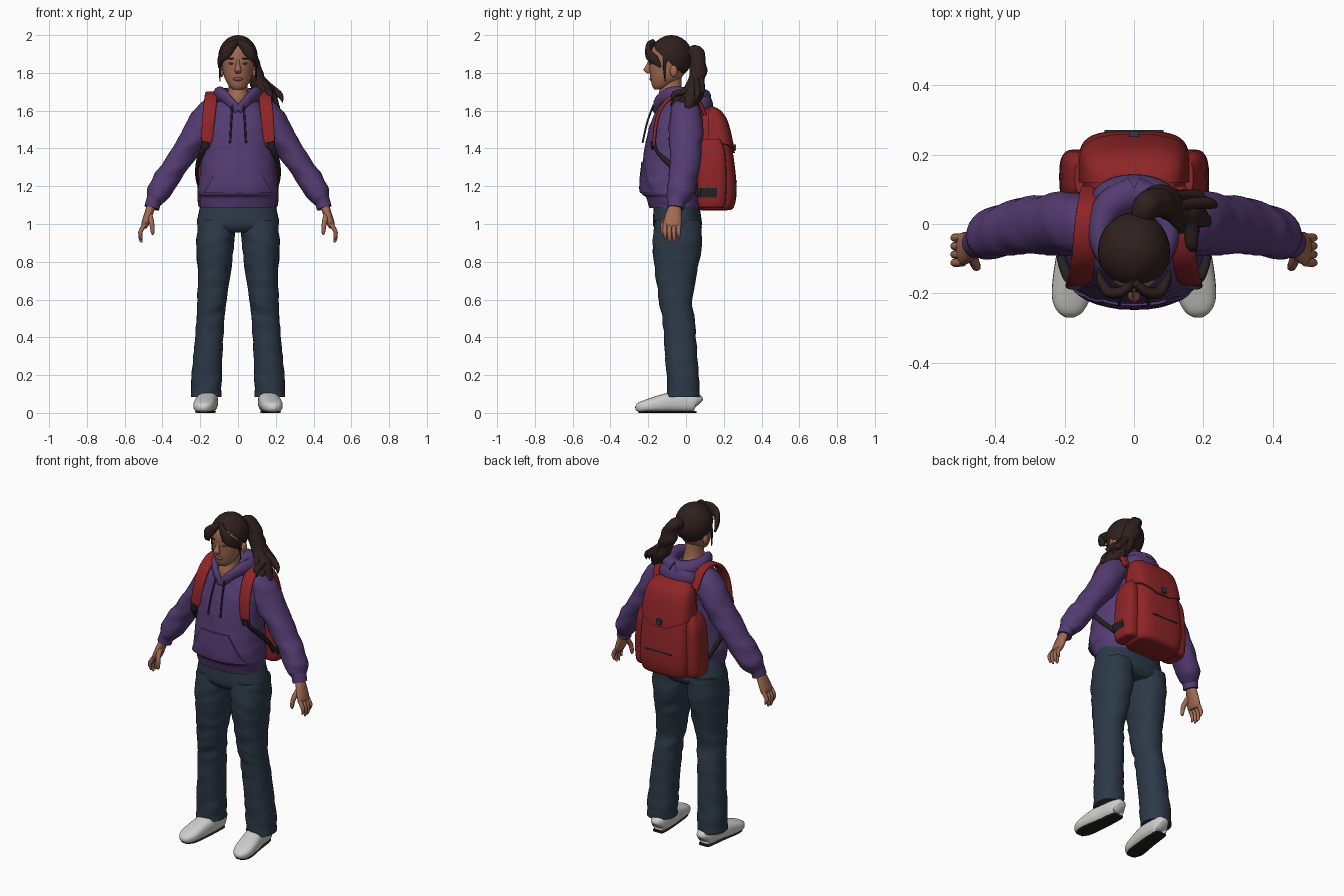
import bpy, bmesh, math, random
from mathutils import Vector, noise

random.seed(4)


def material(name, col):
    m = bpy.data.materials.new(name)
    m.diffuse_color = (*col, 1)
    return m


PURPLE = material("purple_fleece", (0.088, 0.044, 0.165))
CORD = material("dark_purple_cord", (0.035, 0.018, 0.065))
DENIM = material("blue_denim", (0.026, 0.041, 0.064))
RED = material("red_canvas", (0.27, 0.018, 0.020))
SKIN = material("brown_skin", (0.36, 0.145, 0.085))
LIP = material("lip_and_lid", (0.24, 0.075, 0.05))
HAIR = material("dark_brown_hair", (0.028, 0.0145, 0.013))
WHITE = material("white_leather", (0.62, 0.62, 0.60))
BLACK = material("black_webbing", (0.016, 0.014, 0.014))
SLATE = material("slate_trim", (0.03, 0.04, 0.06))


def finish(name, bm, mat, mirror=False):
    bmesh.ops.recalc_face_normals(bm, faces=bm.faces)
    me = bpy.data.meshes.new(name)
    bm.to_mesh(me)
    bm.free()
    me.materials.append(mat)
    ob = bpy.data.objects.new(name, me)
    bpy.context.collection.objects.link(ob)
    bpy.ops.object.select_all(action='DESELECT')
    ob.select_set(True)
    bpy.context.view_layer.objects.active = ob
    bpy.ops.object.shade_smooth_by_angle(angle=math.radians(50))
    if mirror:
        mod = ob.modifiers.new("mirror", 'MIRROR')
        mod.use_mirror_merge = False
    return ob


def spline(rows, k):
    """Catmull-Rom through every column of the rows."""
    out = []
    for i in range(len(rows) - 1):
        a, b = rows[max(i - 1, 0)], rows[i]
        c, d = rows[i + 1], rows[min(i + 2, len(rows) - 1)]
        for j in range(k):
            t = j / k
            out.append([0.5 * (2 * q + (r - p) * t + (2 * p - 5 * q + 4 * r - s) * t * t
                               + (3 * q - p - 3 * r + s) * t ** 3)
                        for p, q, r, s in zip(a, b, c, d)])
    return out + [list(rows[-1])]


def sweep(name, rows, mat, ref=(1, 0, 0), n=24, k=4, power=2.0, flat=False,
          folds=0.0, mirror=False, grow=0.0, cuts=()):
    """Rows are x, y, z, radius along ref, radius across. Flat keeps rings level."""
    pts = spline(rows, k)
    pos = [Vector(p[:3]) for p in pts]
    bm = bmesh.new()
    rings = []
    for i, p in enumerate(pts):
        t = Vector((0, 0, 1)) if flat else \
            (pos[min(i + 1, len(pos) - 1)] - pos[max(i - 1, 0)]).normalized()
        a = Vector(ref)
        a = (a - a.dot(t) * t).normalized()
        b = t.cross(a)
        ring = []
        for j in range(n):
            w = 2 * math.pi * j / n
            c, s = math.cos(w), math.sin(w)
            c = math.copysign(abs(c) ** (2 / power), c)
            s = math.copysign(abs(s) ** (2 / power), s)
            v = a * c * (max(p[3], .002) + grow) + b * s * (max(p[4], .002) + grow)
            q = pos[i] + v
            v *= 1 + folds * noise.noise(Vector((q.x * 9, q.y * 9, q.z * 22 + q.x * 8)))
            q = pos[i] + v
            q.z = max(q.z, 0)
            ring.append(bm.verts.new(q))
        rings.append(ring)
    for r, s in zip(rings, rings[1:]):
        for j in range(n):
            bm.faces.new((r[j], r[(j + 1) % n], s[(j + 1) % n], s[j]))
    bm.faces.new(rings[0])
    bm.faces.new(rings[-1])
    trim(bm, cuts)
    return finish(name, bm, mat, mirror)


def trim(bm, cuts):
    """Remove everything on the normal side of each plane and close it."""
    for co, no in cuts:
        bmesh.ops.bisect_plane(bm, geom=bm.verts[:] + bm.edges[:] + bm.faces[:],
                               plane_co=co, plane_no=no, clear_outer=True)
        bmesh.ops.holes_fill(bm, edges=[e for e in bm.edges if e.is_boundary], sides=0)


def ball(name, loc, size, mat, mirror=False, cuts=()):
    bm = bmesh.new()
    bmesh.ops.create_uvsphere(bm, u_segments=28, v_segments=18, radius=1)
    for v in bm.verts:
        v.co = Vector(loc) + Vector([a * b for a, b in zip(v.co, size)])
    trim(bm, cuts)
    return finish(name, bm, mat, mirror)


def box(name, loc, size, mat):
    bm = bmesh.new()
    bmesh.ops.create_cube(bm, size=1)
    for v in bm.verts:
        v.co = Vector(loc) + Vector([a * b for a, b in zip(v.co, size)])
    return finish(name, bm, mat)


# Hoodie body, pocket, hood and cords
torso = [(0, -.06, 1.085, .20, .135), (0, -.066, 1.14, .205, .145), (0, -.078, 1.165, .212, .158),
         (0, -.078, 1.25, .205, .16), (0, -.066, 1.40, .19, .153), (0, -.05, 1.52, .182, .143),
         (0, -.037, 1.60, .16, .122), (0, -.045, 1.655, .095, .092)]
sweep("hoodie_body", torso, PURPLE, n=40, k=6, power=2.3, flat=True, folds=.035)
sweep("front_pocket", torso, PURPLE, n=40, k=6, power=2.3, flat=True, folds=.035, grow=.007,
      cuts=[((0, -.15, 0), (0, 1, 0)), ((0, 0, 1.165), (0, 0, -1)), ((0, 0, 1.33), (0, 0, 1)),
            ((.09, 0, 1.33), (1, 0, .55)), ((-.09, 0, 1.33), (-1, 0, .55))])
sweep("hood_collar", [(0, -.165, 1.60, .02, .012), (.045, -.148, 1.65, .028, .017),
                      (.085, -.09, 1.685, .037, .026), (.098, -.02, 1.685, .042, .036),
                      (.072, .05, 1.675, .045, .045), (0, .088, 1.665, .05, .05)],
      PURPLE, ref=(0, 0, 1), n=16, mirror=True, folds=.1)
ball("hood_drape", (0, .075, 1.625), (.122, .068, .08), PURPLE)
sweep("drawstring", [(.03, -.172, 1.63, .005, .005), (.036, -.205, 1.54, .005, .005),
                     (.042, -.23, 1.43, .005, .005)], CORD, n=8, mirror=True)

# Sleeves with cuffs
sweep("sleeve", [(.09, 0, 1.61, .07, .05), (.15, 0, 1.58, .088, .082), (.205, 0, 1.495, .09, .077),
                 (.275, 0, 1.39, .085, .068), (.35, -.01, 1.28, .078, .066),
                 (.41, -.03, 1.185, .074, .064), (.438, -.045, 1.135, .058, .05),
                 (.447, -.05, 1.118, .047, .042), (.458, -.055, 1.085, .046, .041)],
      PURPLE, ref=(0, 1, 0), n=28, k=6, folds=.12, mirror=True)

# Hands
sweep("palm", [(.457, -.056, 1.10, .03, .025), (.475, -.065, 1.05, .043, .022),
               (.492, -.072, 1.0, .048, .02), (.497, -.074, .98, .04, .013)],
      SKIN, ref=(0, 1, 0), n=16, mirror=True)
for i, tip in enumerate((.92, .902, .905, .925)):
    y = -.11 + .024 * i
    sweep("finger", [(.492, y, 1.0, .012, .012), (.515, y - .002, .962, .012, .012),
                     (.516, y, tip + .02, .01, .01), (.51, y, tip, .005, .005)],
          SKIN, ref=(0, 1, 0), n=10, k=3, mirror=True)
sweep("thumb", [(.468, -.085, 1.05, .016, .016), (.457, -.117, 1.005, .014, .014),
                (.452, -.124, .96, .011, .011), (.452, -.122, .943, .004, .004)],
      SKIN, ref=(0, 1, 0), n=10, k=3, mirror=True)

# Jeans
sweep("jeans_hips", [(0, -.05, 1.13, .19, .115), (0, -.048, 1.06, .208, .125),
                     (0, -.045, .99, .213, .128), (0, -.045, .955, .13, .10)],
      DENIM, n=36, flat=True, power=2.3)
sweep("jeans_leg", [(.11, -.045, 1.02, .10, .125), (.12, -.045, .9, .10, .13),
                    (.125, -.05, .75, .088, .112), (.137, -.055, .6, .078, .089),
                    (.145, -.04, .5, .075, .085), (.16, -.025, .3, .077, .085),
                    (.168, -.015, .15, .081, .087), (.17, -.015, .085, .081, .086)],
      DENIM, n=30, k=8, flat=True, power=2.2, folds=.07, mirror=True)

# Shoes
sweep("shoe", [(.155, .066, .045, .03, .022), (.155, .045, .056, .052, .045),
               (.16, -.05, .058, .056, .054), (.172, -.13, .049, .047, .058),
               (.182, -.21, .036, .034, .055), (.185, -.25, .028, .025, .038),
               (.186, -.268, .025, .01, .014)],
      WHITE, ref=(0, 0, 1), n=24, power=2.6, mirror=True)
sweep("shoe_sole", [(.155, .055, .005, .005, .03), (.156, .03, .005, .005, .04),
                    (.165, -.08, .005, .005, .045), (.181, -.2, .005, .005, .048),
                    (.185, -.25, .005, .005, .025)],
      BLACK, ref=(0, 0, 1), n=12, power=4, mirror=True)

# Neck, head and face
sweep("neck", [(0, -.075, 1.62, .075, .075), (0, -.08, 1.67, .06, .07), (0, -.08, 1.72, .05, .058),
               (0, -.085, 1.79, .052, .06)], SKIN, flat=True)
sweep("head", [(0, -.145, 1.712, .025, .022), (0, -.132, 1.73, .047, .047),
               (0, -.108, 1.77, .07, .08), (0, -.096, 1.82, .081, .098),
               (0, -.094, 1.87, .086, .102), (0, -.09, 1.93, .082, .096), (0, -.09, 1.98, .03, .04)],
      SKIN, flat=True, n=32)
sweep("nose", [(0, -.188, 1.87, .008, .01), (0, -.198, 1.84, .011, .014),
               (0, -.205, 1.815, .018, .02), (0, -.195, 1.798, .012, .012)], SKIN, flat=True, n=14)
ball("lips", (0, -.185, 1.768), (.026, .009, .01), LIP)
ball("eyelid", (.035, -.187, 1.85), (.017, .006, .005), LIP, True)
ball("eyebrow", (.037, -.189, 1.876), (.022, .005, .004), HAIR, True)
ball("ear", (.087, -.065, 1.81), (.014, .02, .032), SKIN, True)

# Hair cap, fringe and ponytail
ball("hair_cap", (0, -.078, 1.885), (.104, .112, .115), HAIR,
     cuts=[((0, -.07, 1.84), (0, -.9, -1))])
sweep("fringe", [(.004, -.17, 1.965, .016, .012), (.035, -.195, 1.94, .027, .016),
                 (.07, -.197, 1.90, .03, .017), (.094, -.165, 1.868, .024, .013),
                 (.101, -.135, 1.83, .005, .005)], HAIR, ref=(0, 0, 1), n=14, mirror=True)
sweep("side_strand", [(.088, -.11, 1.88, .012, .012), (.094, -.115, 1.82, .006, .006),
                      (.096, -.11, 1.755, .003, .003)], HAIR, n=8, mirror=True)
sweep("ponytail", [(.02, 0, 1.895, .03, .03), (.04, .05, 1.91, .038, .038),
                   (.065, .062, 1.85, .045, .043), (.105, .055, 1.75, .046, .046),
                   (.155, .035, 1.67, .05, .05), (.215, .005, 1.61, .015, .02)],
      HAIR, n=20, k=6, folds=.3)
for i in range(16):
    ex, ey = random.uniform(.12, .245), random.uniform(-.075, .085)
    ez = random.uniform(1.58, 1.66)
    sx, sy = random.uniform(.07, .11), random.uniform(.04, .08)
    sweep("ponytail_lock", [(sx, sy, 1.80, .012, .014),
                            ((sx + ex) / 2 + .015, (sy + ey) / 2 + .01, 1.71, .022, .018),
                            (ex - .012, ey, ez + .035, .017, .015), (ex, ey - .01, ez, .002, .002)],
          HAIR, n=10, k=4, folds=.25)

# Backpack body, flap and side pockets
pack = [(0, .15, 1.072, .12, .065), (0, .156, 1.09, .15, .098), (0, .157, 1.2, .16, .111),
        (0, .15, 1.4, .152, .095), (0, .135, 1.54, .138, .078), (0, .118, 1.60, .115, .056),
        (0, .11, 1.622, .07, .025)]
sweep("backpack", pack, RED, n=40, k=5, power=3.6, flat=True)
sweep("backpack_flap", pack, RED, n=40, k=5, power=3.6, flat=True, grow=.01,
      cuts=[((0, .12, 0), (0, -1, 0)), ((0, 0, 1.375), (0, 0, -1)),
            ((.045, 0, 1.375), (.45, 0, -1)), ((-.045, 0, 1.375), (-.45, 0, -1))])
sweep("side_pocket", [(.16, .135, 1.085, .03, .05), (.165, .135, 1.10, .046, .072),
                      (.167, .137, 1.22, .048, .078), (.16, .137, 1.38, .042, .07),
                      (.15, .135, 1.45, .02, .045)], RED, flat=True, power=3, mirror=True)
box("flap_buckle", (0, .258, 1.405), (.03, .016, .03), SLATE)
box("back_zip", (0, .267, 1.225), (.17, .008, .007), SLATE)
box("pocket_patch", (.211, .118, 1.165), (.009, .09, .05), BLACK)

# Shoulder straps and lower webbing
sweep("shoulder_strap", [(.12, .10, 1.58, .033, .01), (.13, .05, 1.675, .034, .01),
                         (.14, -.03, 1.69, .034, .01), (.146, -.105, 1.648, .034, .01),
                         (.155, -.152, 1.56, .034, .01), (.165, -.168, 1.45, .03, .01),
                         (.172, -.166, 1.41, .022, .008)],
      RED, n=16, power=4, mirror=True)
sweep("strap_webbing", [(.17, -.17, 1.45, .014, .008), (.188, -.155, 1.385, .016, .008),
                        (.21, -.10, 1.33, .012, .014), (.218, -.02, 1.25, .008, .014),
                        (.19, .075, 1.15, .008, .014)], BLACK, n=12, power=3, mirror=True)
box_y = -.18
sweep("strap_buckle", [(.17, box_y, 1.435, .02, .009), (.178, box_y + .003, 1.40, .02, .009)],
      BLACK, n=12, power=4, mirror=True)
